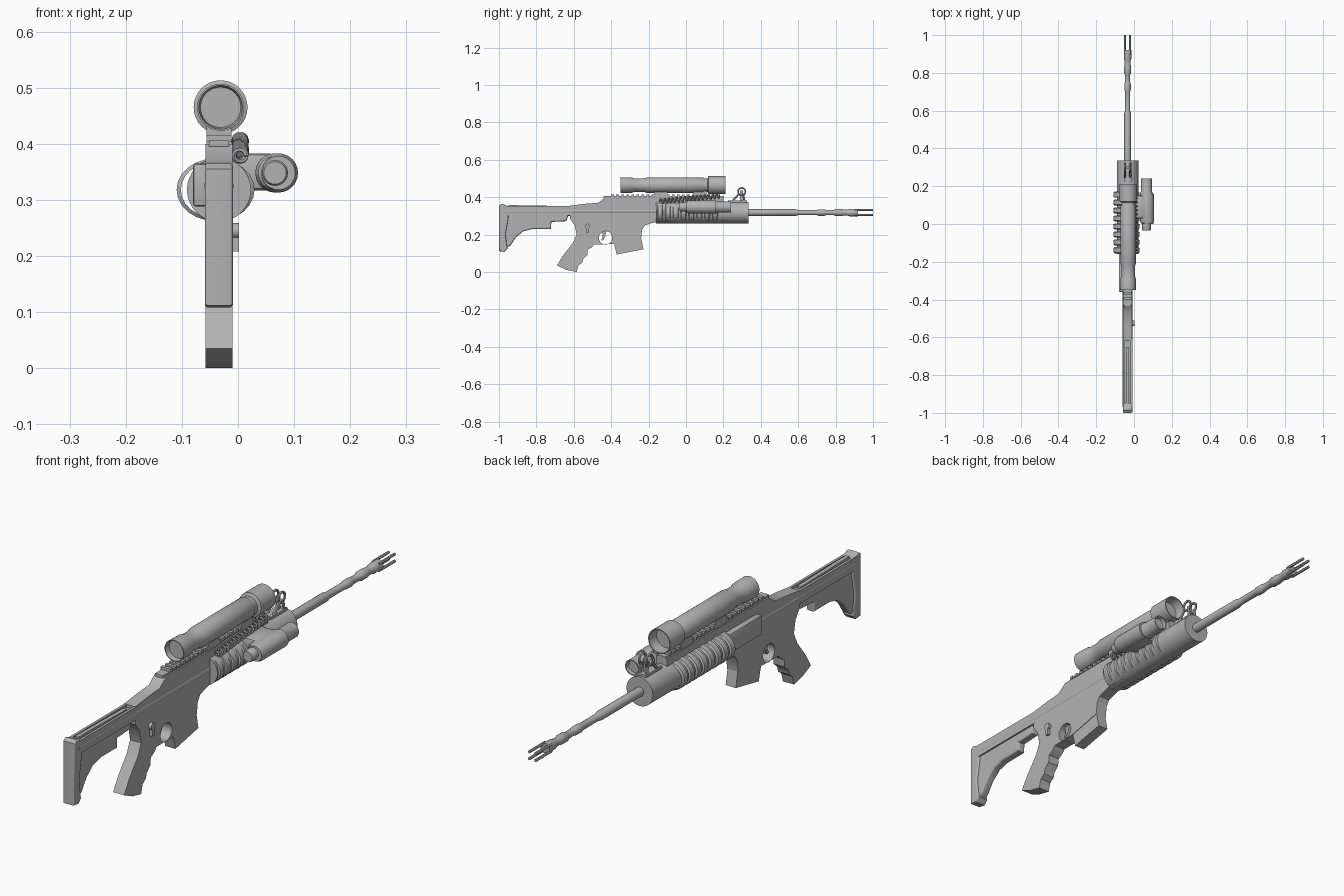
import bpy, bmesh, math
from mathutils import Matrix, Vector

cube = bpy.data.objects.get("Cube")
if cube:
    bpy.data.objects.remove(cube, do_unlink=True)

AXIS = -0.034          # x of the main centre line
BORE = 0.318           # height of the barrel
metal = bpy.data.materials.new("grey metal")
metal.use_nodes = True
GREY = (0.45, 0.45, 0.45, 1)
metal.diffuse_color = GREY
metal.node_tree.nodes["Principled BSDF"].inputs["Base Color"].default_value = GREY


def finish(name, mesh, smooth=True):
    obj = bpy.data.objects.new(name, mesh)
    bpy.context.collection.objects.link(obj)
    mesh.materials.clear()
    mesh.materials.append(metal)
    if smooth:
        bpy.ops.object.select_all(action="DESELECT")
        obj.select_set(True)
        bpy.context.view_layer.objects.active = obj
        bpy.ops.object.shade_smooth_by_angle(angle=math.radians(35))
    return obj


def from_bmesh(name, bm, smooth=True):
    bmesh.ops.recalc_face_normals(bm, faces=bm.faces)
    mesh = bpy.data.meshes.new(name)
    bm.to_mesh(mesh)
    bm.free()
    return finish(name, mesh, smooth)


def box(name, x, y, z, bevel=0):
    """Box from (min, max) pairs."""
    bm = bmesh.new()
    bmesh.ops.create_cube(bm, size=1)
    for v in bm.verts:
        v.co = [sum(p) / 2 + c * (p[1] - p[0]) for p, c in zip((x, y, z), v.co)]
    if bevel:
        bmesh.ops.bevel(bm, geom=bm.edges[:], offset=bevel, segments=2,
                        affect="EDGES", profile=0.5)
    return from_bmesh(name, bm, bool(bevel))


def lathe(name, profile, x=AXIS, z=BORE, sides=24, wide=1):
    """Turn (y, radius) points about an axis along y."""
    bm = bmesh.new()
    vs = [bm.verts.new((r, y, 0)) for y, r in profile]
    es = [bm.edges.new(p) for p in zip(vs, vs[1:])]
    bmesh.ops.spin(bm, geom=vs + es, cent=(0, 0, 0), axis=(0, 1, 0),
                   angle=math.tau, steps=sides, use_merge=False)
    bmesh.ops.remove_doubles(bm, verts=bm.verts[:], dist=1e-5)
    for v in bm.verts:
        v.co = (x + v.co.x * wide, v.co.y, z + v.co.z)
    return from_bmesh(name, bm)


def plate(name, outline, width, holes=(), x=AXIS, bevel=0):
    """Side outline of (y, z) points given thickness across x."""
    curve = bpy.data.curves.new(name, "CURVE")
    curve.dimensions = "2D"
    curve.fill_mode = "BOTH"
    curve.extrude = width / 2 - bevel
    curve.bevel_depth = bevel
    curve.offset = -bevel
    for loop in (outline, *holes):
        s = curve.splines.new("POLY")
        s.points.add(len(loop) - 1)
        for p, (y, z) in zip(s.points, loop):
            p.co = (y, z, 0, 1)
        s.use_cyclic_u = True
    tmp = bpy.data.objects.new(name, curve)
    bpy.context.collection.objects.link(tmp)
    bpy.context.view_layer.update()
    mesh = bpy.data.meshes.new_from_object(
        tmp.evaluated_get(bpy.context.evaluated_depsgraph_get()))
    bpy.data.objects.remove(tmp, do_unlink=True)
    mesh.transform(Matrix(((0, 0, 1, x), (1, 0, 0, 0), (0, 1, 0, 0), (0, 0, 0, 1))))
    return finish(name, mesh)


def tube(name, points, radius, closed=False):
    """Round rod along a path."""
    curve = bpy.data.curves.new(name, "CURVE")
    curve.dimensions = "3D"
    curve.bevel_depth = radius
    curve.bevel_resolution = 1
    curve.use_fill_caps = True
    s = curve.splines.new("POLY")
    s.points.add(len(points) - 1)
    for p, co in zip(s.points, points):
        p.co = (*co, 1)
    s.use_cyclic_u = closed
    tmp = bpy.data.objects.new(name, curve)
    bpy.context.collection.objects.link(tmp)
    bpy.context.view_layer.update()
    mesh = bpy.data.meshes.new_from_object(
        tmp.evaluated_get(bpy.context.evaluated_depsgraph_get()))
    bpy.data.objects.remove(tmp, do_unlink=True)
    return finish(name, mesh)


def circle(y, z, r, n=20):
    return [(y + r * math.cos(math.tau * i / n), z + r * math.sin(math.tau * i / n))
            for i in range(n)]


# Receiver with grip, trigger opening and magazine well in one outline
plate("receiver_and_grip", [
    (-0.62, .355), (-.54, .365), (-.47, .37), (-.43, .4), (.2, .4), (.2, .27),
    (-.17, .265), (-.22, .25), (-.235, .225), (-.24, .18), (-.385, .15),
    (-.49, .148), (-.5, .135), (-.525, .12), (-.528, .09), (-.55, .07),
    (-.555, .05), (-.575, .035), (-.585, 0), (-.64, .012), (-.69, .035),
    (-.66, .085), (-.605, .155), (-.585, .2), (-.595, .25), (-.62, .285)],
    .048, [circle(-.43, .183, .036)])
plate("magazine", [(-.385, .152), (-.24, .182), (-.228, .122), (-.37, .094)], .044)
plate("trigger", [(-.45, .22), (-.425, .22), (-.432, .19), (-.445, .168),
                  (-.452, .172), (-.445, .195)], .014)
lathe("receiver_tube", [(-.97, 0), (-.97, .019), (-.16, .019), (-.16, 0)],
      z=.325, sides=16, wide=1.4)
box("ejection_cover", (-.08, -.05), (-.36, -.16), (.288, .365), .006)
plate("selector_head", circle(-.526, .245, .014, 12), .014, x=-.005)
box("selector_lever", (-.01, .002), (-.532, -.52), (.208, .24))

# Toothed rail on top
box("rail_base", (AXIS - .018, AXIS + .018), (-.44, .2), (.395, .406))
for i in range(22):
    y = -.4 + i * .027
    box("rail_tooth", (AXIS - .022, AXIS + .022), (y, y + .014), (.404, .416))

# Stock
plate("butt_plate", [(-1, .355), (-.985, .365), (-.95, .352), (-.95, .29), (-.965, .2),
                     (-.955, .125), (-.97, .108), (-1, .112)], .05, bevel=.006)
plate("stock_web", [(-.97, .33), (-.62, .33), (-.64, .272), (-.72, .268), (-.722, .23),
                    (-.82, .23), (-.87, .218), (-.91, .185), (-.94, .14), (-.97, .125)],
      .036, bevel=.008)
box("stock_spine", (AXIS - .019, AXIS + .019), (-.97, -.61), (.3, .343), .005)
for side in (-1, 1):
    x = AXIS + side * .02
    box("stock_side_rail", (x - .005, x + .005), (-.97, -.61), (.303, .354))
plate("stock_ridge", [(-.95, .34), (-.65, .34), (-.65, .353), (-.95, .358)], .016)

# Handguard with ribbed grip shells
lathe("handguard", [(-.16, 0), (-.16, .057), (.335, .057), (.335, 0)], sides=32)
for i in range(8):
    y = -.155 + i * .042
    lathe("grip_rib", [(y, .05), (y + .005, .056), (y + .027, .056), (y + .032, .05)],
          x=AXIS - .006, wide=1.24)

# Barrel and slotted muzzle
lathe("barrel", [(.33, 0), (.33, .018), (.585, .018), (.6, .014), (.7, .014), (.71, .017),
                 (.74, .017), (.75, .014), (.79, .014), (.8, .019), (.83, .019),
                 (.845, .016), (.865, .016), (.875, .02), (.92, .02), (.92, 0)], sides=16)
for i in range(4):
    a = math.tau * (i + .5) / 4
    x, z = AXIS + .019 * math.cos(a), BORE + .019 * math.sin(a)
    tube("muzzle_prong", [(x, .9, z), (x, 1, z)], .0055)

# Telescopic sight with hollow ends and its mounts
lathe("scope", [(-.33, 0), (-.33, .036), (-.35, .039), (-.35, .042), (-.29, .041),
                (-.275, .036), (-.225, .036), (-.21, .041), (.09, .041), (.1, .036),
                (.115, .036), (.12, .048), (.21, .048), (.21, .044), (.17, .04), (.17, 0)],
      x=-.031, z=.465, sides=32)
for y in (-.17, .04):
    box("scope_mount", (AXIS - .022, AXIS + .022), (y, y + .07), (.4, .44))

# Front sight: slanted legs and a hooded ring
for side in (-1, 1):
    x = AXIS + side * .014
    tube("sight_leg", [(x, .235, .365), (x, .285, .42)], .006)
    tube("sight_leg", [(x, .315, .365), (x, .305, .42)], .006)
    tube("sight_ring", [(x, *p) for p in circle(.298, .43, .02, 16)], .005, True)
box("sight_base", (AXIS - .02, AXIS + .02), (.225, .325), (.36, .382))
box("sight_post", (AXIS - .005, AXIS + .005), (.29, .305), (.375, .435))

# Side lamp on its bracket
LAMP_X, LAMP_Z = .066, .348
lathe("lamp_body", [(-.035, 0), (-.035, .02), (-.03, .023), (0, .023), (.005, .03),
                    (.02, .035), (.155, .035), (.17, .03), (.24, .03), (.24, .026),
                    (.225, .024), (.225, 0)], x=LAMP_X, z=LAMP_Z)
lathe("lamp_shell", [(.0, 0), (.0, .03), (.015, .035), (.16, .035), (.16, 0)],
      x=LAMP_X + .006, z=LAMP_Z)
box("lamp_bracket", (-.01, LAMP_X), (.03, .15), (.317, .383), .01)

# Coiled cable running beside the rail
start, end, turns, steps = Vector((.004, -.14, .378)), Vector((.004, .18, .408)), 15, 12
coil = []
for i in range(turns * steps + 1):
    a = math.tau * i / steps
    coil.append(start.lerp(end, i / (turns * steps))
                + Vector((.011 * math.cos(a), 0, .011 * math.sin(a))))
tube("coiled_cable", coil, .0045)
